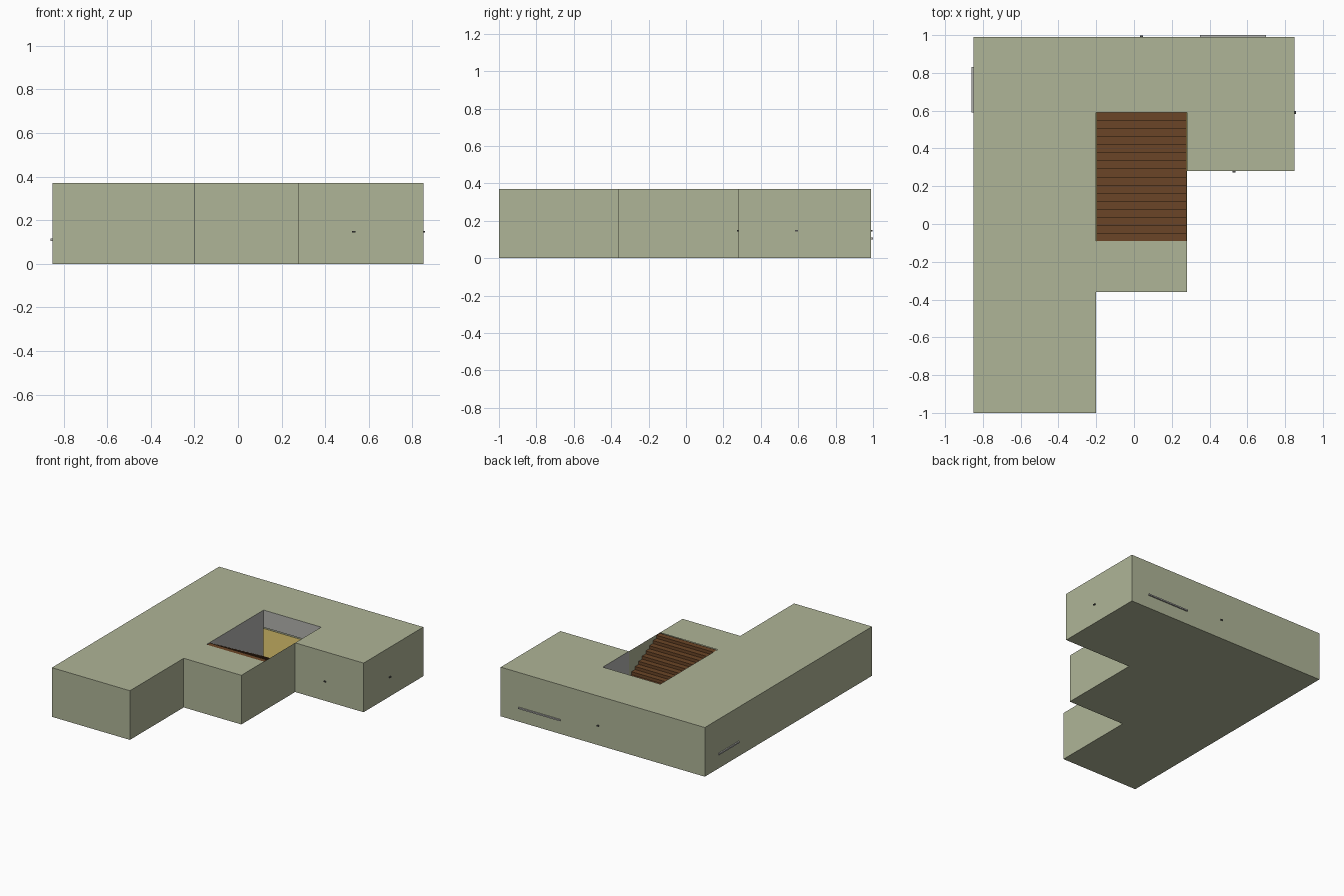
import bpy, bmesh

if "Cube" in bpy.data.objects:
    bpy.data.objects.remove(bpy.data.objects["Cube"])

H = 0.37
OUTLINE = [(-.85, -1), (-.2, -1), (-.2, -.36), (.28, -.36), (.28, .28),
           (.85, .28), (.85, .99), (-.85, .99)]
# Ceiling outline wraps around the open stairwell
CEILING = [(-.85, -1), (-.2, -1), (-.2, -.36), (.28, -.36), (.28, -.09), (-.2, -.09),
           (-.2, .59), (.28, .59), (.28, .28), (.85, .28), (.85, .99), (-.85, .99)]


def material(name, r, g, b):
    m = bpy.data.materials.new(name)
    m.diffuse_color = (r, g, b, 1)
    m.use_nodes = True
    m.node_tree.nodes["Principled BSDF"].inputs["Base Color"].default_value = m.diffuse_color
    return m


GREEN = material("wall_green", .43, .46, .31)
BROWN = material("stair_wood", .145, .06, .02)
YELLOW = material("floor_wood", .50, .39, .11)
GREY = material("inner_wall_grey", .45, .45, .43)
DARK = material("fitting_dark", .08, .08, .08)


def mesh_object(name, faces, mat):
    """Object from a list of faces, each a list of 3D points."""
    bm = bmesh.new()
    for f in faces:
        bm.faces.new([bm.verts.new(p) for p in f])
    bmesh.ops.remove_doubles(bm, verts=bm.verts[:], dist=1e-5)
    bmesh.ops.recalc_face_normals(bm, faces=bm.faces[:])
    me = bpy.data.meshes.new(name)
    bm.to_mesh(me)
    bm.free()
    me.materials.append(mat)
    ob = bpy.data.objects.new(name, me)
    bpy.context.collection.objects.link(ob)
    return ob


def flat(points, z):
    return [(x, y, z) for x, y in points]


def wall(a, b, z0, z1):
    return [(*a, z0), (*b, z0), (*b, z1), (*a, z1)]


def box(name, x0, x1, y0, y1, z0, z1, mat):
    base = [(x0, y0), (x1, y0), (x1, y1), (x0, y1)]
    sides = [wall(base[i], base[(i + 1) % 4], z0, z1) for i in range(4)]
    return mesh_object(name, [flat(base, z0), flat(base, z1)] + sides, mat)


# Outer shell: walls, underside and roof
walls = [wall(OUTLINE[i], OUTLINE[(i + 1) % 8], 0, H) for i in range(8)]
mesh_object("outer_shell", walls + [flat(OUTLINE, 0), flat(CEILING, H)], GREEN)

# Wooden floor just above the underside
mesh_object("wood_floor", [flat(OUTLINE, .004)], YELLOW)

# Stairwell walls and the header over the opening
mesh_object("stairwell_walls", [wall((-.2, -.36), (-.2, .59), 0, H)], GREY)
mesh_object("stairwell_side_wall", [wall((.28, .28), (.28, .59), 0, H)], GREY)
mesh_object("stairwell_header", [wall((-.2, .59), (.28, .59), .24, H)], GREY)

# Staircase: stepped profile extruded across the well, rising to the front
N = 16
run, rise = .68 / N, (H - .004) / N
profile = [(.59, .002)]
for i in range(N):
    y = .59 - i * run
    profile += [(y, (i + 1) * rise), (y - run, (i + 1) * rise)]
profile.append((-.09, H - 2 * rise))
profile.append((.59 - run, .002))
X0, X1 = -.199, .279
faces = [[(x, y, z) for y, z in profile] for x in (X0, X1)]
for (ya, za), (yb, zb) in zip(profile, profile[1:] + profile[:1]):
    faces.append([(X0, ya, za), (X1, ya, za), (X1, yb, zb), (X0, yb, zb)])
mesh_object("staircase", faces, BROWN)

# Window sills that poke through the outer walls
box("back_window_sill", .35, .70, .975, 1.0, .10, .11, GREY)
box("side_window_sill", -.86, -.835, .59, .83, .105, .115, GREY)

# Back door panel, set inside the wall
box("back_door", -.1, .18, .975, .989, .004, .285, GREY)

# Door handles showing through the walls
for name, x, y in (("back_handle", .04, .99), ("front_handle", .53, .28),
                   ("side_handle", .85, .59)):
    box(name, x - .008, x + .008, y - .008, y + .008, .143, .151, DARK)
